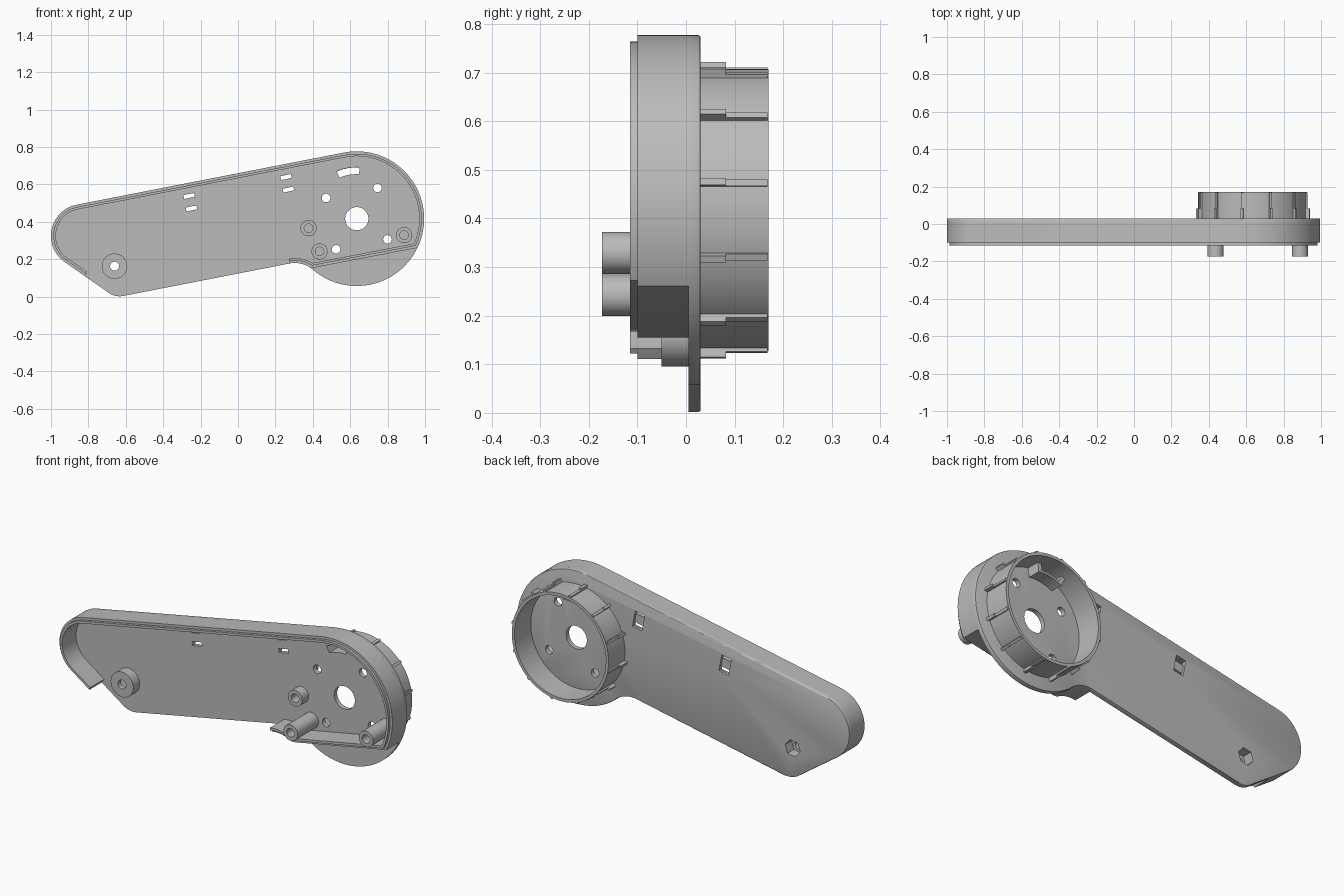
import bpy, bmesh
from math import cos, sin, radians, pi
from mathutils import Vector

if "Cube" in bpy.data.objects:
    bpy.data.objects.remove(bpy.data.objects["Cube"], do_unlink=True)

grey = bpy.data.materials.new("plain grey")
grey.use_nodes = True
GREY = (0.5, 0.5, 0.5, 1)
grey.diffuse_color = GREY
grey.node_tree.nodes["Principled BSDF"].inputs["Base Color"].default_value = GREY

HUB = (0.635, 0.417)
PIVOT = (-0.66, 0.163)
TILT = radians(11)
BACK, FLOOR, RIM = 0.03, 0.005, -0.1


def arc(c, r, a0, a1, n=24):
    angles = [radians(a0 + (a1 - a0) * i / n) for i in range(n + 1)]
    return [(c[0] + r * cos(a), c[1] + r * sin(a)) for a in angles]


def circle(c, r, n=48):
    return arc(c, r, 0, 360, n)[:-1]


def slab(c, w, h, angle):
    u, v = Vector((cos(angle), sin(angle))), Vector((-sin(angle), cos(angle)))
    return [tuple(Vector(c) + u * w * s / 2 + v * h * t / 2)
            for s, t in ((-1, -1), (1, -1), (1, 1), (-1, 1))]


def offset(path, d):
    """Shift an open path to its right with mitred corners."""
    pts, out = [Vector(p) for p in path], []
    for i, p in enumerate(pts):
        a = (p - pts[i - 1]).normalized() if i else None
        b = (pts[i + 1] - p).normalized() if i < len(pts) - 1 else a
        a = a or b
        na, nb = Vector((a.y, -a.x)), Vector((b.y, -b.x))
        m = (na + nb).normalized()
        out.append(tuple(p + m * d / max(m.dot(na), 0.3)))
    return out


def finish(name, bm):
    bmesh.ops.recalc_face_normals(bm, faces=bm.faces)
    mesh = bpy.data.meshes.new(name)
    bm.to_mesh(mesh)
    bm.free()
    mesh.materials.append(grey)
    ob = bpy.data.objects.new(name, mesh)
    bpy.context.collection.objects.link(ob)
    return ob


def prism(name, pts, y0, y1, chamfer=0):
    bm = bmesh.new()
    f = bm.faces.new([bm.verts.new((x, y0, z)) for x, z in pts])
    ext = bmesh.ops.extrude_face_region(bm, geom=[f])["geom"]
    for v in ext:
        if isinstance(v, bmesh.types.BMVert):
            v.co.y = y1
    if chamfer:
        cap = next(g for g in ext if isinstance(g, bmesh.types.BMFace))
        bmesh.ops.bevel(bm, geom=list(cap.edges), offset=chamfer, segments=2,
                        profile=0.5, affect='EDGES')
    return finish(name, bm)


def band(name, outer, inner, y0, y1, closed=True):
    """Wall between two matching paths."""
    bm = bmesh.new()
    rows = [[bm.verts.new(co) for co in
             ((o[0], y0, o[1]), (o[0], y1, o[1]), (i[0], y1, i[1]), (i[0], y0, i[1]))]
            for o, i in zip(outer, inner)]
    n = len(rows)
    for k in range(n if closed else n - 1):
        a, b = rows[k], rows[(k + 1) % n]
        for j in range(4):
            bm.faces.new((a[j], b[j], b[(j + 1) % 4], a[(j + 1) % 4]))
    if not closed:
        bm.faces.new(rows[0])
        bm.faces.new(rows[-1])
    return finish(name, bm)


def cut(ob, cutters):
    bpy.context.view_layer.objects.active = ob
    for c in cutters:
        c.hide_render = True
        m = ob.modifiers.new("cut", 'BOOLEAN')
        m.operation, m.solver, m.object = 'DIFFERENCE', 'EXACT', c
        bpy.ops.object.modifier_apply(modifier=m.name)


parts = []

# Base plate: long arm blending into a round hub
left_end = arc((-0.83, 0.325), 0.17, 101, 235)
fillet = arc((0.304, 0.03), 0.15, 101, 49.5, 12)
outline = (left_end + arc((-0.633, 0.102), 0.1, 235, 281, 12)
           + fillet + arc(HUB, 0.36, 229.8, 461, 64))
plate = prism("base_plate", outline, FLOOR, BACK, 0.005)
boss = prism("pivot_boss", circle(PIVOT, 0.068), -0.05, FLOOR + 0.001)

# Shield around the curved slot, inside the collar
shield = prism("slot_shield", arc(HUB, 0.28, 82, 118) + arc(HUB, 0.226, 118, 82),
               BACK - 0.005, 0.1)

# Cutters: hub bore, screw holes, slots, tie pockets, nut recess
bore = prism("bore_cutter", circle(HUB, 0.062), -0.2, 0.2)
screws = [prism("screw_cutter", circle(arc(HUB, 0.198, 56 + 90 * k, 90)[0], 0.023, 24), -0.2, 0.2)
          for k in range(4)]
slot = prism("slot_cutter", arc(HUB, 0.275, 87, 113) + arc(HUB, 0.238, 113, 87), -0.2, 0.2)
ties = []
for c in ((0.263, 0.606), (-0.255, 0.505)):
    ties.append(prism("tie_pocket_cutter", slab(c, 0.058, 0.09, TILT), 0.017, 0.2))
    for s in (-1, 1):
        mid = (c[0] - s * 0.034 * sin(TILT), c[1] + s * 0.034 * cos(TILT))
        ties.append(prism("tie_slot_cutter", slab(mid, 0.058, 0.021, TILT), -0.2, 0.2))
pin = prism("pin_cutter", circle(PIVOT, 0.024, 24), -0.2, 0.2)
nut = prism("nut_cutter", arc(PIVOT, 0.046, 11, 311, 5), -0.025, 0.2)

cut(plate, [bore, slot, pin, nut] + screws + ties)
cut(boss, [pin, nut])
cut(shield, [slot])
for c in [bore, slot, pin, nut] + screws + ties:
    bpy.data.objects.remove(c, do_unlink=True)
parts += [plate, boss, shield]

# Side wall and its thin inner lip
path = ([(-0.82, 0.111)] + left_end[::-1] + arc(HUB, 0.36, 101, -25.7, 48)
        + [(0.40, 0.154)] + fillet[:-2][::-1])
parts.append(band("side_wall", path, offset(path, 0.026), RIM, FLOOR + 0.001, False))
parts.append(band("wall_lip", offset(path, 0.013), offset(path, 0.026),
                  RIM - 0.015, RIM + 0.002, False))

# Hollow screw posts
for name, c, front in (("short_post", (0.377, 0.366), -0.05),
                       ("lower_post", (0.436, 0.242), -0.173),
                       ("right_post", (0.888, 0.329), -0.173)):
    parts.append(band(name, circle(c, 0.043), circle(c, 0.023), front, FLOOR + 0.001))

# Rear collar with stepped ribs
parts.append(band("rear_collar", circle(HUB, 0.29, 96), circle(HUB, 0.274, 96),
                  BACK - 0.002, 0.17))
for k in range(12):
    a = radians(11 + 30 * k)
    for name, top, end in (("rib_foot", 0.309, 0.082), ("rib_tip", 0.298, 0.168)):
        r = (0.285 + top) / 2
        c = (HUB[0] + r * cos(a), HUB[1] + r * sin(a))
        parts.append(prism(name, slab(c, top - 0.285, 0.014, a), BACK - 0.002, end))

# Smooth curved faces, keep edges crisp
bpy.ops.object.select_all(action='DESELECT')
for ob in parts:
    ob.select_set(True)
bpy.context.view_layer.objects.active = plate
bpy.ops.object.shade_smooth_by_angle(angle=radians(30))
